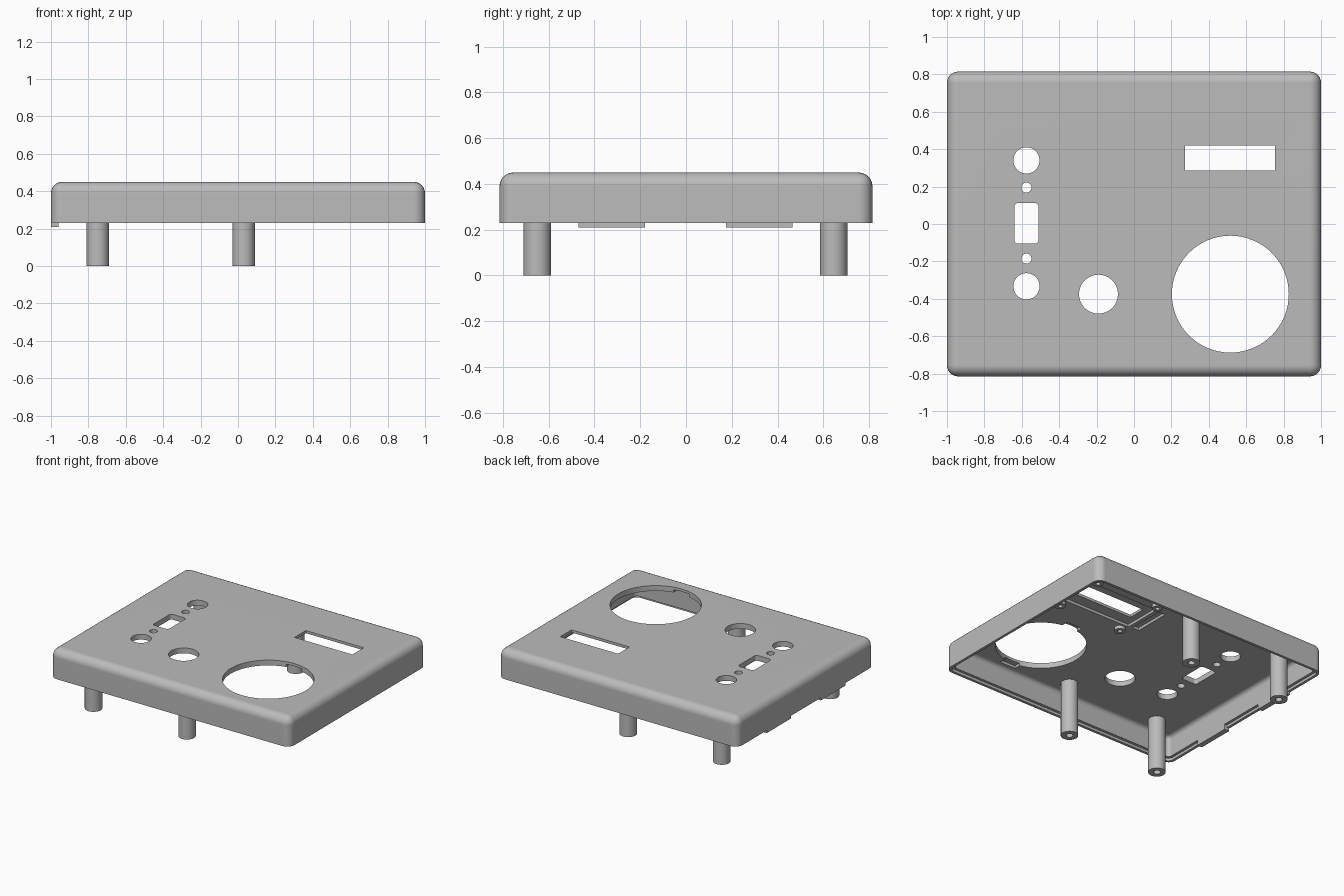
import bpy, bmesh
from math import pi, radians
from mathutils import Matrix, Vector

cube = bpy.data.objects.get("Cube")
if cube:
    bpy.data.objects.remove(cube, do_unlink=True)

grey = bpy.data.materials.new("mid grey plastic")
grey.use_nodes = True
grey.diffuse_color = (0.5, 0.5, 0.5, 1)
for node in grey.node_tree.nodes:
    if node.type == "BSDF_PRINCIPLED":
        node.inputs["Base Color"].default_value = grey.diffuse_color


def make_object(name, bm):
    bmesh.ops.recalc_face_normals(bm, faces=bm.faces)
    mesh = bpy.data.meshes.new(name)
    bm.to_mesh(mesh)
    bm.free()
    mesh.materials.append(grey)
    obj = bpy.data.objects.new(name, mesh)
    bpy.context.collection.objects.link(obj)
    return obj


def box(name, x, y, z, radius=0, round_top=False, segments=6):
    """Box from ranges, with rounded upright edges and optionally a rounded top."""
    bm = bmesh.new()
    size = [r[1] - r[0] for r in (x, y, z)]
    middle = Vector([(r[0] + r[1]) / 2 for r in (x, y, z)])
    bmesh.ops.create_cube(bm, size=1)
    bmesh.ops.scale(bm, vec=size, verts=bm.verts)
    bmesh.ops.translate(bm, vec=middle, verts=bm.verts)
    if radius:
        edges = []
        for e in bm.edges:
            a, b = (v.co for v in e.verts)
            upright = abs(a.z - b.z) > 1e-4
            on_top = min(a.z, b.z) > middle.z
            if upright or (round_top and on_top):
                edges.append(e)
        bmesh.ops.bevel(bm, geom=edges, offset=radius, segments=segments,
                        profile=0.5, affect="EDGES")
    return make_object(name, bm)


def disc(name, x, y, radius, z):
    bm = bmesh.new()
    bmesh.ops.create_cone(bm, cap_ends=True, segments=64, radius1=radius, radius2=radius,
                          depth=z[1] - z[0],
                          matrix=Matrix.Translation((x, y, (z[0] + z[1]) / 2)))
    return make_object(name, bm)


def hollow_post(name, x, y, radius, bore, z, depth):
    """Turned post with a blind screw hole in its lower end."""
    bm = bmesh.new()
    profile = [(0, z[0] + depth), (bore, z[0] + depth), (bore, z[0]),
               (radius, z[0]), (radius, z[1]), (0, z[1])]
    verts = [bm.verts.new((r, 0, h)) for r, h in profile]
    edges = [bm.edges.new(pair) for pair in zip(verts, verts[1:])]
    bmesh.ops.spin(bm, geom=verts + edges, cent=(0, 0, 0), axis=(0, 0, 1),
                   angle=2 * pi, steps=32)
    bmesh.ops.remove_doubles(bm, verts=bm.verts, dist=1e-5)
    bmesh.ops.translate(bm, vec=(x, y, 0), verts=bm.verts)
    return make_object(name, bm)


def cut(target, cutter):
    mod = target.modifiers.new("cut", "BOOLEAN")
    mod.operation = "DIFFERENCE"
    mod.solver = "EXACT"
    mod.object = cutter
    bpy.context.view_layer.objects.active = target
    bpy.ops.object.modifier_apply(modifier=mod.name)
    bpy.data.objects.remove(cutter, do_unlink=True)


# Cover shell, hollowed out with a stepped lip
RIM, CEILING, TOP = 0.23, 0.41, 0.45
HALF_X, HALF_Y, WALL, STEP = 1.0, 0.815, 0.04, 0.02


def inset(half, amount):
    return (-half + amount, half - amount)


shell = box("cover_shell", inset(HALF_X, 0), inset(HALF_Y, 0), (RIM, TOP), 0.06, True)
cut(shell, box("cavity", inset(HALF_X, WALL), inset(HALF_Y, WALL), (0, CEILING), 0.03, True, 4))
cut(shell, box("lip", inset(HALF_X, STEP), inset(HALF_Y, STEP), (0, RIM + STEP), 0.04))

# Shallow pockets on the underside, for the display and the large dial clips
POCKET = (0.3, 0.43)
for x, y in [((0.22, 0.81), (0.2, 0.5)), ((0.135, 0.19), (0.21, 0.49)),
             ((0.45, 0.58), (-0.73, -0.02))]:
    cut(shell, box("pocket", x, y, POCKET))

# Openings through the top panel
THROUGH = (0.3, 0.6)
ROW = -0.575
for x, y, r in [(ROW, 0.34, 0.07), (ROW, 0.195, 0.027), (ROW, -0.185, 0.027),
                (ROW, -0.333, 0.07), (-0.19, -0.375, 0.104), (0.515, -0.375, 0.3125)]:
    cut(shell, disc("hole", x, y, r, THROUGH))
cut(shell, box("switch_slot", (-0.64, -0.51), (-0.105, 0.112), THROUGH, 0.02))
cut(shell, box("display_window", (0.272, 0.755), (0.285, 0.42), THROUGH))

parts = [shell]

# Four long mounting posts
for side, x in (("right", -0.75), ("left", 0.03)):
    for end, y in (("front", -0.65), ("back", 0.645)):
        parts.append(hollow_post(f"{end}_{side}_post", x, y, 0.06, 0.024,
                                 (0, CEILING + 0.01), 0.15))

# Four short display standoffs
for side, x in (("right", 0.255), ("left", 0.785)):
    for end, y in (("front", 0.153), ("back", 0.553)):
        parts.append(hollow_post(f"display_{end}_{side}_standoff", x, y, 0.038, 0.016,
                                 (0.385, 0.432), 0.03))

# Two locating tabs under the right wall
for name, y in (("front_tab", (-0.47, -0.18)), ("back_tab", (0.175, 0.465))):
    parts.append(box(name, (-1, -0.96), y, (0.21, RIM + STEP)))

# Smooth rounded surfaces, crisp corners
bpy.ops.object.select_all(action="DESELECT")
for obj in parts:
    obj.select_set(True)
bpy.context.view_layer.objects.active = shell
bpy.ops.object.shade_smooth_by_angle(angle=radians(30))
weighted = shell.modifiers.new("weighted normals", "WEIGHTED_NORMAL")
weighted.keep_sharp = True
